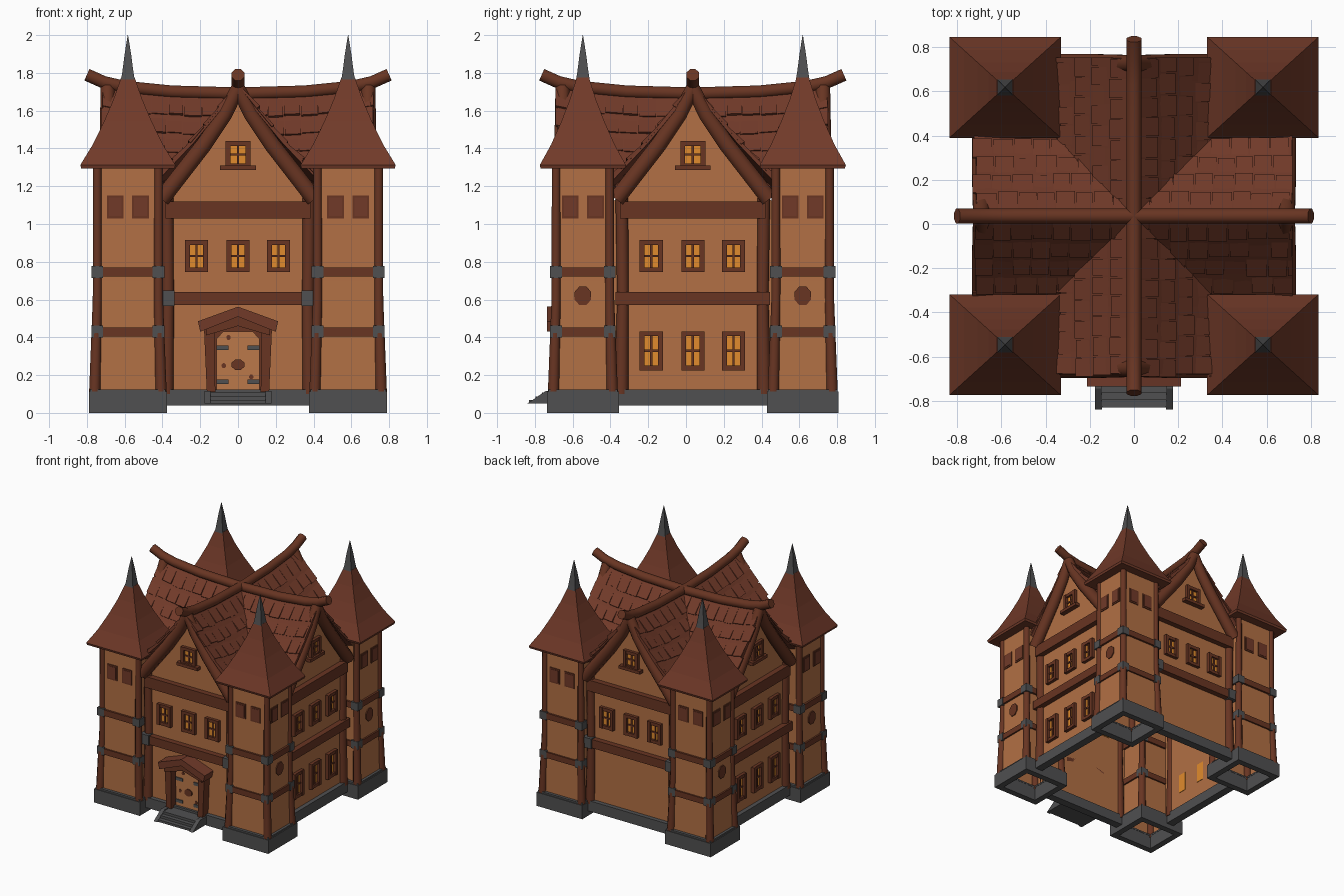
import bpy, bmesh, math, random
from mathutils import Matrix, Vector

if "Cube" in bpy.data.objects:
    bpy.data.objects.remove(bpy.data.objects["Cube"])

random.seed(4)
CY = 0.036          # building centre in y
D = 0.66            # wall distance from the centre
COLORS = {
    "plaster": (0.445, 0.162, 0.058), "roof_tile": (0.165, 0.042, 0.022),
    "timber": (0.138, 0.035, 0.016), "stone": (0.08, 0.08, 0.082),
    "lit_glass": (0.75, 0.26, 0.026), "door_wood": (0.50, 0.19, 0.068),
}
mats = {}
for n, c in COLORS.items():
    mats[n] = bpy.data.materials.new(n)
    mats[n].diffuse_color = (*c, 1)
parts = {}


def get(name, mat):
    if name not in parts:
        parts[name] = (bmesh.new(), mat)
    return parts[name][0]


def skin(bm, rings, caps=True):
    """Join a row of vertex rings with quads."""
    vs = [[bm.verts.new(p) for p in r] for r in rings]
    n = len(vs[0])
    for a, b in zip(vs, vs[1:]):
        for i in range(n):
            bm.faces.new((a[i], a[(i + 1) % n], b[(i + 1) % n], b[i]))
    if caps:
        bm.faces.new(vs[0][::-1])
        bm.faces.new(vs[-1])


def prism(name, mat, pts, w0, w1, M):
    """Outline in (u, z), pushed out from w0 to w1 (outward is local -y)."""
    skin(get(name, mat), [[M @ Vector((u, -w, z)) for u, z in pts] for w in (w0, w1)])


def box(name, mat, u0, u1, z0, z1, w0, w1, M):
    prism(name, mat, [(u0, z0), (u1, z0), (u1, z1), (u0, z1)], w0, w1, M)


def disc(name, mat, u, z, ru, rz, w0, w1, M, n=8):
    a = [math.tau * (i + 0.5) / n for i in range(n)]
    prism(name, mat, [(u + ru * math.cos(t), z + rz * math.sin(t)) for t in a], w0, w1, M)


def loft(name, mat, secs, M, caps=True):
    """Stack of rectangles (z, half x, half y)."""
    skin(get(name, mat), [[M @ Vector((sx * hx, sy * hy, z)) for sx, sy in
         ((-1, -1), (1, -1), (1, 1), (-1, 1))] for z, hx, hy in secs], caps)


def ring(name, mat, hx, hy, t, z0, z1, M):
    """Hollow rectangular band."""
    for s in (-1, 1):
        box(name, mat, -hx, hx, z0, z1, *sorted((s * hy, s * (hy - t))), M)
        box(name, mat, *sorted((s * hx, s * (hx - t))), z0, z1, -hy + t, hy - t, M)


def tube(name, mat, pts, radii, M, n=8):
    pts = [Vector(p) for p in pts]
    rings = []
    for i, p in enumerate(pts):
        t = (pts[min(i + 1, len(pts) - 1)] - pts[max(i - 1, 0)]).normalized()
        a = t.cross(Vector((0, 1, 0)) if abs(t.y) < 0.7 else Vector((1, 0, 0))).normalized()
        b = t.cross(a)
        ang = [math.tau * (k + 0.5) / n for k in range(n)]
        rings.append([M @ (p + radii[i] * (math.cos(k) * a + math.sin(k) * b)) for k in ang])
    skin(get(name, mat), rings)


def window(u, z0, z1, hw, M):
    f, zc = 0.026, (z0 + z1) / 2
    box("window_glass", "lit_glass", u - hw + f, u + hw - f, z0 + f, z1 - f, D - 0.024, D + 0.006, M)
    for s in (-1, 1):
        box("window_frames", "timber", *sorted((u + s * hw, u + s * (hw - f))), z0, z1, D, D + 0.028, M)
    for a, b in ((z0, z0 + f), (z1 - f, z1)):
        box("window_frames", "timber", u - hw + f, u + hw - f, a, b, D, D + 0.024, M)
    box("window_bars", "timber", u - 0.006, u + 0.006, z0 + f, z1 - f, D, D + 0.014, M)
    box("window_bars", "timber", u - hw + f, u + hw - f, zc - 0.006, zc + 0.006, D, D + 0.014, M)


def rz(deg):
    return Matrix.Rotation(math.radians(deg), 4, 'Z')


CENTER = Matrix.Translation((0, CY, 0))
half = [(0.42, 0.06), (0.42, 1.12), (0.33, 1.20), (0.2, 1.37), (0.08, 1.54)]
gable = half + [(0, 1.65)] + [(-u, z) for u, z in half[::-1]]
barge = [(0, 1.72), (0.07, 1.58), (0.18, 1.42), (0.336, 1.22), (0.405, 1.13)]

# Four house sides: walls, beams, windows, gable edges
for k in range(4):
    M = CENTER @ rz(90 * k)
    prism("house_walls", "plaster", gable, D - 0.02, D, M)
    box("house_plinth", "stone", -0.4, 0.4, 0.04, 0.125, 0.63, 0.695, M)
    box("wall_beams", "timber", -0.41, 0.41, 0.57, 0.64, D - 0.01, D + 0.045, M)
    box("wall_beams", "timber", -0.385, 0.385, 1.03, 1.12, D - 0.01, D + 0.045, M)
    for s in (-1, 1):
        tube("wall_posts", "timber", [(s * 0.378, -D, 0.1), (s * 0.37, -D, 0.6), (s * 0.376, -D, 1.14)],
             [0.04, 0.033, 0.036], M)
        tube("gable_edges", "timber", [(s * u, -0.69, z) for u, z in barge],
             [0.04, 0.043, 0.046, 0.047, 0.047], M)
        if k % 2 == 0:
            box("beam_brackets", "stone", *sorted((s * 0.335, s * 0.42)), 0.565, 0.647, D - 0.01, D + 0.056, M)
    for u in (-0.22, 0, 0.215):
        window(u, 0.745, 0.915, 0.061, M)
        if k % 2:
            window(u, 0.225, 0.432, 0.061, M)
    window(0, 1.295, 1.44, 0.066, M)
    box("gable_sills", "timber", -0.095, 0.095, 1.285, 1.31, D, D + 0.04, M)

# Crossing roofs: sagging sheets, tiles and ridge poles
prof = [(0, 1.68), (0.1, 1.555), (0.24, 1.385), (0.43, 1.185)]


def roof_pt(a, c, off=0.0):
    for (c0, z0), (c1, z1) in zip(prof, prof[1:]):
        if abs(c) <= c1 + 1e-6:
            break
    z = z0 + (z1 - z0) * (abs(c) - c0) / (c1 - c0) + 0.05 * (abs(a) / 0.7) ** 3
    return Vector((a, c + math.copysign(off * 0.75, c), z + off * 0.66))


for k in (0, 1):
    M = CENTER @ rz(90 * k)
    bm = get("roof_sheets", "roof_tile")
    cs = [-c for c, z in prof[:0:-1]] + [c for c, z in prof]
    aa = [-0.715 + 1.43 * i / 14 for i in range(15)]
    grid = [[bm.verts.new(M @ roof_pt(a, c)) for c in cs] for a in aa]
    for g, h in zip(grid, grid[1:]):
        for i in range(len(cs) - 1):
            bm.faces.new((g[i], h[i], h[i + 1], g[i + 1]))
    for s in (-1, 1):
        for r in range(5):
            c0, c1 = 0.02 + 0.08 * r, 0.096 + 0.08 * r
            a = -0.715 - random.uniform(0, 0.02)
            while a < 0.7:
                b = min(a + random.uniform(0.08, 0.1), 0.72)
                if max(abs(a), abs(b)) > c0 - 0.03:
                    e = c1 + random.uniform(-0.006, 0.003)
                    lift = random.uniform(0.014, 0.024)
                    q = [(a + 0.003, c0, 0.008), (b - 0.003, c0, 0.008),
                         (b - 0.003, e, lift), (a + 0.003, e, lift)]
                    skin(get("roof_tiles", "roof_tile"),
                         [[M @ roof_pt(x, s * c, o * f) for x, c, o in q] for f in (0, 1)])
                a = b
    pole = [(0, 1.69), (0.35, 1.70), (0.6, 1.725), (0.71, 1.75), (0.8, 1.79)]
    line = [(-x, 0, z) for x, z in pole[:0:-1]] + [(x, 0, z) for x, z in pole]
    tube("ridge_poles", "timber", line, [0.036] * 9, M)

# Corner towers
HX, HY = 0.172, 0.152
for sx in (-1, 1):
    for sy in (-1, 1):
        M = Matrix.Translation((sx * 0.583, CY + sy * 0.582, 0))
        loft("tower_walls", "plaster", [(0.05, HX + 0.008, HY + 0.008), (0.7, HX, HY), (1.31, HX, HY)], M, False)
        ring("tower_plinths", "stone", 0.207, 0.19, 0.05, 0.0, 0.112, M)
        ring("tower_plinths", "stone", 0.2, 0.183, 0.045, 0.112, 0.125, M)
        for z0, z1 in ((0.40, 0.455), (0.718, 0.775)):
            ring("tower_bands", "timber", HX + 0.016, HY + 0.016, 0.03, z0 + 0.004, z1 - 0.004, M)
        for px in (-1, 1):
            for py in (-1, 1):
                x, y = px * (HX - 0.01), py * (HY - 0.01)
                tube("tower_posts", "timber", [(x + px * 0.014, y + py * 0.014, 0.1), (x, y, 0.6), (x, y, 1.31)],
                     [0.032, 0.026, 0.024], M)
                for z0, z1 in ((0.398, 0.462), (0.715, 0.778)):
                    loft("post_brackets", "stone", [(z0, 0.031, 0.031), (z1, 0.031, 0.031)],
                         M @ Matrix.Translation((x, y, 0)))
        # shutters on both outer faces, round plates on the side faces
        for turn, d in ((0 if sy < 0 else 180, HY), (90 * sx, HX)):
            F = M @ rz(turn)
            for u in (-0.067, 0.067):
                box("tower_shutter_frames", "timber", u - 0.044, u + 0.044, 1.03, 1.152, d, d + 0.006, F)
                box("tower_shutters", "roof_tile", u - 0.034, u + 0.034, 1.042, 1.14, d, d + 0.009, F)
        disc("tower_round_plates", "timber", 0, 0.62, 0.047, 0.054, HX, HX + 0.009, M @ rz(90 * sx))
        secs = [(1.295, 0.247), (1.312, 0.252), (1.42, 0.186), (1.545, 0.125), (1.66, 0.076), (1.775, 0.036)]
        loft("tower_roofs", "roof_tile", [(z, h, h * 0.905) for z, h in secs], M)
        loft("tower_spires", "stone", [(z, h, h) for z, h in
             ((1.765, 0.036), (1.80, 0.03), (1.90, 0.017), (2.0, 0.001))], M)

# Front door, canopy and steps
M = CENTER
box("door_backing", "timber", -0.13, 0.13, 0.11, 0.46, D, D + 0.008, M)
prism("door_panel", "door_wood", [(-0.115, 0.12), (0.115, 0.12), (0.115, 0.39), (0.08, 0.43),
                                  (-0.08, 0.43), (-0.115, 0.39)], D, D + 0.016, M)
disc("door_plate", "timber", 0, 0.255, 0.036, 0.03, D + 0.016, D + 0.024, M)
for u, z in ((-0.075, 0.25), (0.07, 0.19), (-0.05, 0.40)):
    disc("door_knots", "timber", u, z, 0.012, 0.014, D + 0.016, D + 0.02, M)
for s in (-1, 1):
    for z in (0.165, 0.345):
        box("door_hinges", "stone", *sorted((s * 0.05, s * 0.115)), z - 0.012, z + 0.012, D + 0.016, D + 0.024, M)
    prism("door_posts", "timber", [(s * 0.12, 0.11), (s * 0.165, 0.11), (s * 0.18, 0.45), (s * 0.125, 0.45)],
          D - 0.01, 0.73, M)
    prism("step_cheeks", "stone", [(0.66, 0.05), (0.876, 0.05), (0.78, 0.115), (0.66, 0.115)],
          *sorted((s * 0.145, s * 0.177)), M @ rz(-90))
prism("canopy_roof", "roof_tile", [(-0.2, 0.43), (0, 0.51), (0.2, 0.43), (0.212, 0.485), (0, 0.562), (-0.212, 0.485)],
      0.64, 0.771, M)
prism("canopy_beam", "timber", [(-0.17, 0.41), (0, 0.46), (0.17, 0.41), (0.17, 0.445), (0, 0.512), (-0.17, 0.445)],
      0.64, 0.75, M)
for z, w in ((0.068, 0.866), (0.088, 0.832), (0.108, 0.798)):
    box("front_steps", "stone", -0.145, 0.145, 0.05, z, 0.66, w, M)

# Turn every collected part into an object
for name, (bm, mat) in parts.items():
    bmesh.ops.recalc_face_normals(bm, faces=bm.faces[:])
    me = bpy.data.meshes.new(name)
    bm.to_mesh(me)
    bm.free()
    me.materials.append(mats[mat])
    ob = bpy.data.objects.new(name, me)
    bpy.context.collection.objects.link(ob)
    if name == "roof_sheets":
        mod = ob.modifiers.new("thickness", 'SOLIDIFY')
        mod.thickness, mod.offset = 0.02, 0
    if name in ("wall_posts", "tower_posts", "gable_edges", "ridge_poles"):
        bpy.ops.object.select_all(action='DESELECT')
        ob.select_set(True)
        bpy.context.view_layer.objects.active = ob
        bpy.ops.object.shade_smooth_by_angle(angle=math.radians(50))

for m in bpy.data.materials:
    if m.users and not m.is_grease_pencil:
        m.use_nodes = True
        m.node_tree.nodes["Principled BSDF"].inputs["Base Color"].default_value = m.diffuse_color
